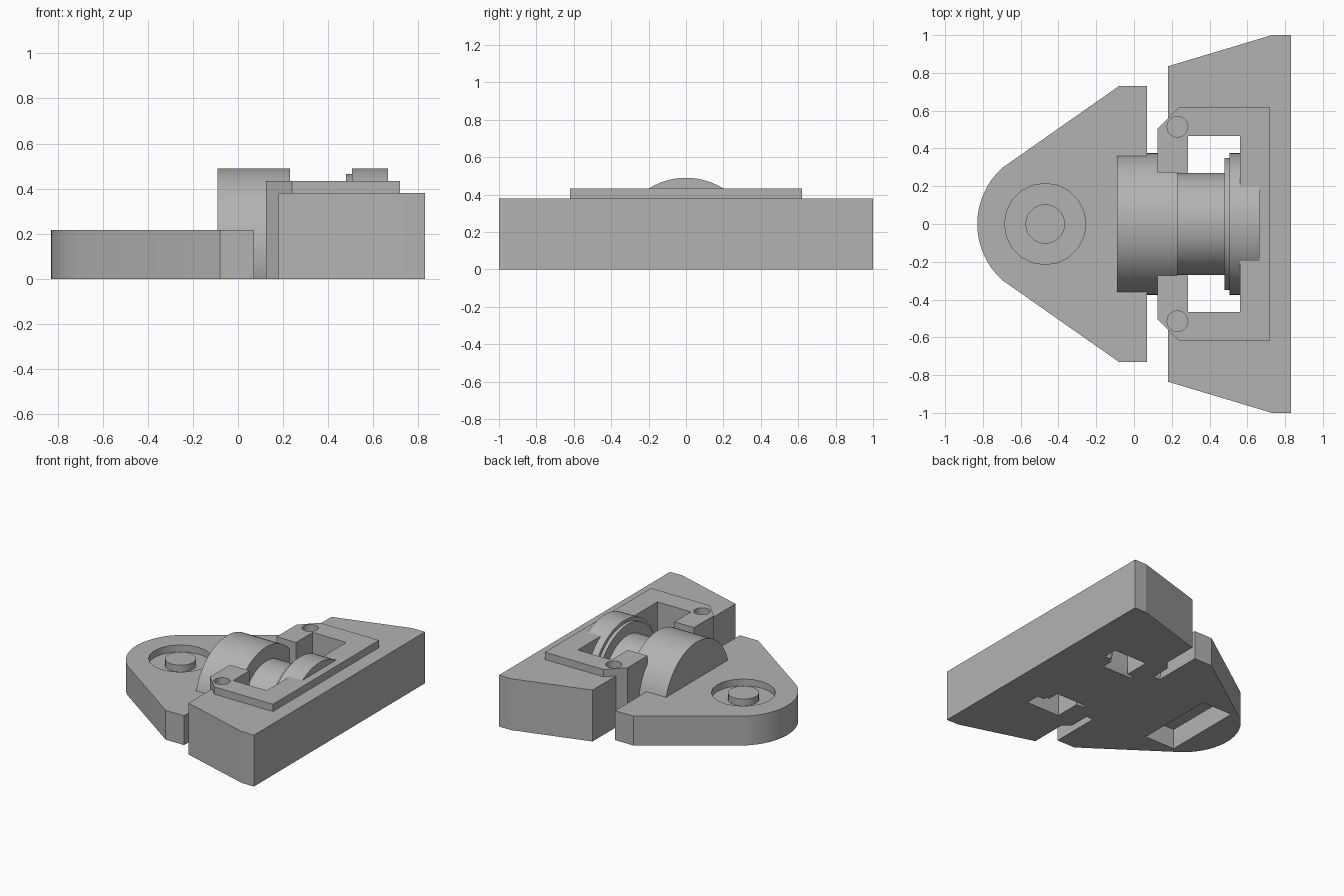
import bpy, bmesh, math

old = bpy.data.objects.get("Cube")
if old:
    bpy.data.objects.remove(old, do_unlink=True)

grey = bpy.data.materials.new("plain_grey")
grey.use_nodes = True
colour = (0.45, 0.45, 0.45, 1)
grey.diffuse_color = colour
grey.node_tree.nodes["Principled BSDF"].inputs["Base Color"].default_value = colour


def prism(name, points, low, high, axis="z"):
    """Extrude an outline along z, or a (y, z) outline along x."""
    bm = bmesh.new()
    place = (lambda a, b: (a, b, low)) if axis == "z" else (lambda a, b: (low, a, b))
    face = bm.faces.new([bm.verts.new(place(a, b)) for a, b in points])
    moved = bmesh.ops.extrude_face_region(bm, geom=[face])["geom"]
    step = (0, 0, high - low) if axis == "z" else (high - low, 0, 0)
    bmesh.ops.translate(bm, vec=step, verts=[v for v in moved if isinstance(v, bmesh.types.BMVert)])
    bmesh.ops.recalc_face_normals(bm, faces=bm.faces)
    mesh = bpy.data.meshes.new(name)
    bm.to_mesh(mesh)
    bm.free()
    mesh.materials.append(grey)
    obj = bpy.data.objects.new(name, mesh)
    bpy.context.collection.objects.link(obj)
    return obj


def arc(cx, cy, r, start, end, steps):
    return [(cx + r * math.cos(start + (end - start) * i / steps),
             cy + r * math.sin(start + (end - start) * i / steps)) for i in range(steps + 1)]


def circle(cx, cy, r, sides):
    return arc(cx, cy, r, 0, 2 * math.pi, sides)[:-1]


def mirrored(half):
    """Complete an outline by reflecting its +y half."""
    return half + [(x, -y) for x, y in reversed(half)]


def activate(obj):
    bpy.ops.object.select_all(action="DESELECT")
    obj.select_set(True)
    bpy.context.view_layer.objects.active = obj


def cut(obj, cutter):
    mod = obj.modifiers.new("cut", "BOOLEAN")
    mod.operation = "DIFFERENCE"
    mod.solver = "EXACT"
    mod.object = cutter
    activate(obj)
    bpy.ops.object.modifier_apply(modifier=mod.name)
    bpy.data.objects.remove(cutter, do_unlink=True)


def smooth(obj):
    activate(obj)
    bpy.ops.object.shade_smooth_by_angle(angle=math.radians(25))


# Rounded triangular plate with a round recess above and a pocket below
PLATE_TOP = 0.217
nose = arc(-0.43, 0, 0.4, math.radians(132), math.radians(228), 16)
plate = prism("base_plate", [(0.07, -0.73), (0.07, 0.73), (-0.08, 0.73)] + nose + [(-0.08, -0.73)],
              0, PLATE_TOP)
cut(plate, prism("recess_cutter", circle(-0.47, 0, 0.215, 20), PLATE_TOP - 0.05, 0.4))
cut(plate, prism("pocket_cutter", mirrored([(-0.61, 0.305), (-0.36, 0.305)]), -0.1, 0.15))
smooth(plate)

# Round boss in the recess
smooth(prism("recess_boss", circle(-0.47, 0, 0.105, 20), PLATE_TOP - 0.052, PLATE_TOP))

# Tapered rear block, open where the housing sits
prism("rear_block", mirrored([(0.65, 0.49), (0.18, 0.49), (0.18, 0.835), (0.73, 1), (0.83, 1)][::-1]),
      0, 0.38)

# C-shaped housing with window and two blind holes
HOUSING_TOP = 0.434
housing = prism("housing", mirrored([(0.72, 0.62), (0.24, 0.62), (0.125, 0.505), (0.125, 0.272),
                                     (0.285, 0.272), (0.285, 0.465), (0.56, 0.465)]),
                0, HOUSING_TOP)
for side in (1, -1):
    cut(housing, prism("hole_cutter", circle(0.23, side * 0.515, 0.055, 20), HOUSING_TOP - 0.06, 0.6))
smooth(housing)

# Stepped spindle along x, flat where it meets the ground
AXIS_Z = 0.115
for name, r, start, end in (("drum", 0.375, -0.09, 0.23), ("neck", 0.27, 0.22, 0.49),
                            ("flange_lip", 0.35, 0.48, 0.51), ("flange", 0.375, 0.505, 0.665)):
    dip = math.asin(AXIS_Z / r)
    smooth(prism(name, arc(0, AXIS_Z, r, -dip, math.pi + dip, 48), start, end, "x"))
